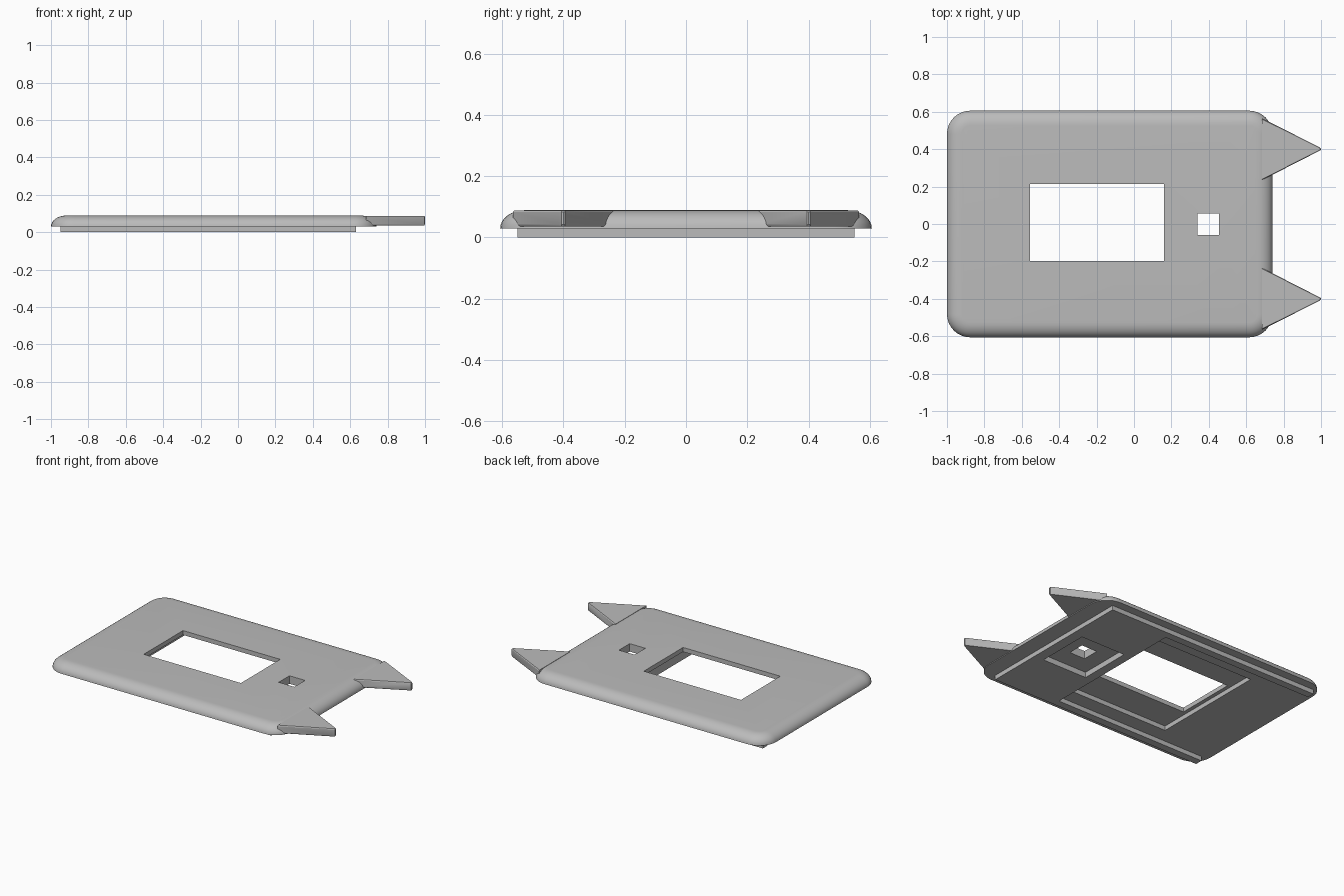
import bpy, bmesh, math

if "Cube" in bpy.data.objects:
    bpy.data.objects.remove(bpy.data.objects["Cube"], do_unlink=True)

grey = bpy.data.materials.new("plain grey")
grey.use_nodes = True
grey.diffuse_color = (0.5, 0.5, 0.5, 1)
grey.node_tree.nodes["Principled BSDF"].inputs["Base Color"].default_value = (0.5, 0.5, 0.5, 1)


def rounded_rect(x0, x1, y, r, n=8):
    """Outline of a rounded rectangle, symmetric in y."""
    pts = []
    for k, (cx, cy) in enumerate([(x1 - r, y - r), (x0 + r, y - r), (x0 + r, r - y), (x1 - r, r - y)]):
        for i in range(n + 1):
            a = math.pi / 2 * (k + i / n)
            pts.append((cx + r * math.cos(a), cy + r * math.sin(a)))
    return pts


def loft(name, rings):
    """Solid through a stack of (outline, height) rings."""
    bm = bmesh.new()
    loops = [[bm.verts.new((x, y, z)) for x, y in pts] for pts, z in rings]
    for low, high in zip(loops, loops[1:]):
        for i in range(len(low)):
            j = (i + 1) % len(low)
            bm.faces.new((low[i], low[j], high[j], high[i]))
    bm.faces.new(loops[0][::-1])
    bm.faces.new(loops[-1])
    bmesh.ops.recalc_face_normals(bm, faces=bm.faces)
    mesh = bpy.data.meshes.new(name)
    bm.to_mesh(mesh)
    bm.free()
    mesh.materials.append(grey)
    obj = bpy.data.objects.new(name, mesh)
    bpy.context.collection.objects.link(obj)
    return obj


def box(name, x0, x1, y0, y1, z0, z1):
    pts = [(x0, y0), (x1, y0), (x1, y1), (x0, y1)]
    return loft(name, [(pts, z0), (pts, z1)])


def activate(obj):
    bpy.ops.object.select_all(action='DESELECT')
    obj.select_set(True)
    bpy.context.view_layer.objects.active = obj


def cut(obj, *bounds):
    cutter = box("cutter", *bounds)
    cutter.hide_render = True
    activate(obj)
    mod = obj.modifiers.new("cut", 'BOOLEAN')
    mod.operation = 'DIFFERENCE'
    mod.solver = 'EXACT'
    mod.object = cutter
    bpy.ops.object.modifier_apply(modifier=mod.name)
    bpy.data.objects.remove(cutter, do_unlink=True)


BASE, TOP = 0.03, 0.089

# Cover plate with a rounded upper edge
rings = []
for i in range(9):
    a = math.pi / 2 * i / 8
    inset = 0.08 * (1 - math.cos(a))
    outline = rounded_rect(-1 + inset, 0.74 - inset, 0.606 - inset, 0.125 - inset)
    rings.append((outline, BASE + (TOP - BASE) * math.sin(a)))
cover = loft("cover_plate", rings)

# Raised back panel that fits into the case
panel = box("back_panel", -0.95, 0.63, -0.55, 0.55, 0, BASE + 0.002)

# Board recess, open at one end, and the screen and sensor pockets
cut(panel, -1.1, 0.17, -0.5, 0.5, -0.1, 0.1)
cut(cover, -0.58, 0.17, -0.4, 0.4, -0.1, 0.06)
for part in (cover, panel):
    cut(part, 0.23, 0.56, -0.18, 0.18, -0.1, 0.036)
    cut(part, 0.34, 0.455, -0.058, 0.055, -0.1, 0.2)
cut(cover, -0.555, 0.16, -0.198, 0.215, -0.1, 0.2)

# Pair of pointed ears
for side, name in ((1, "left_ear"), (-1, "right_ear")):
    pts = [(0.685, 0.235), (0.985, 0.388), (0.998, 0.394), (1.0, 0.4),
           (0.998, 0.406), (0.985, 0.414), (0.685, 0.565)]
    slim = [(0.685 + (x - 0.685) * 0.985, 0.4 + (y - 0.4) * 0.97) for x, y in pts]
    ear = loft(name, [([(x, side * y) for x, y in p], z)
                      for p, z in ((slim, 0.036), (pts, 0.042), (pts, TOP - 0.006), (slim, TOP - 0.001))])
    activate(ear)
    bpy.ops.object.shade_smooth_by_angle(angle=math.radians(25))

activate(cover)
bpy.ops.object.shade_smooth_by_angle(angle=math.radians(30))
